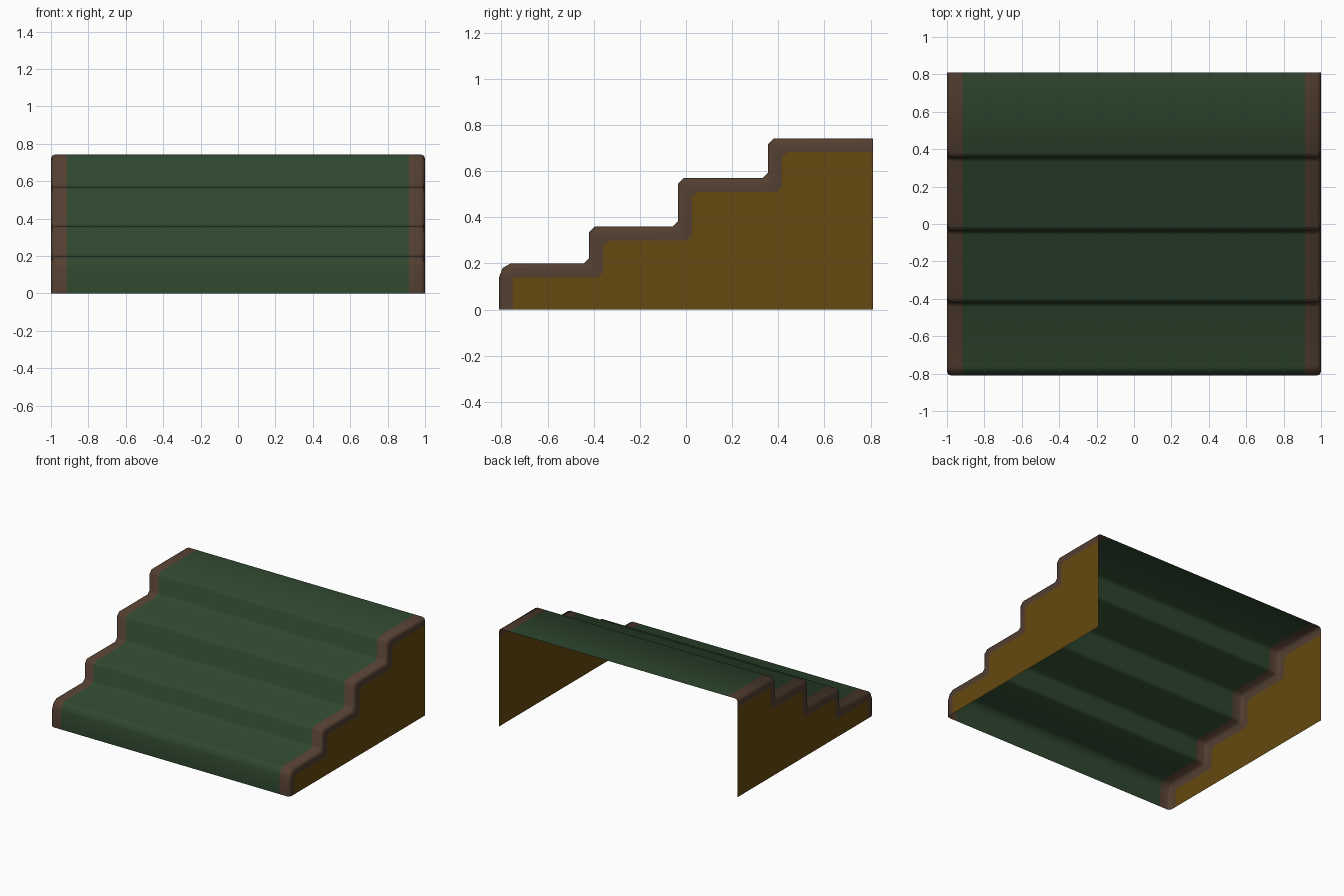
import bpy

if "Cube" in bpy.data.objects:
    bpy.data.objects.remove(bpy.data.objects["Cube"])

# Stair profile (y, z) from the bottom front to the top back
BACK = 0.81
profile = [(-0.81, 0), (-0.81, 0.14), (-0.795, 0.18), (-0.76, 0.20)]
# each step: previous tread height, riser y, tread height
for z0, y, z1 in [(0.20, -0.42, 0.36), (0.36, -0.035, 0.57), (0.57, 0.355, 0.742)]:
    profile += [(y - 0.022, z0), (y, z0 + 0.022), (y, z1 - 0.025), (y + 0.025, z1)]
profile.append((BACK, profile[-1][1]))


def inset(d):
    """Profile moved inwards; floor and back ends stay in place."""
    pts = [(y + d, z - d) for y, z in profile]
    pts[0] = (profile[0][0] + d, 0)
    pts[-1] = (BACK, profile[-1][1] - d)
    if d > 0.04:  # the rounded nose becomes a sharp corner
        y, z = -0.81 + d, 0.20 - d
        pts[1:4] = [(y, z - 0.02), (y, z - 0.002), (y + 0.01, z)]
    return pts


def material(name, col):
    m = bpy.data.materials.new(name)
    m.diffuse_color = (*col, 1)
    m.use_nodes = True
    m.node_tree.nodes["Principled BSDF"].inputs["Base Color"].default_value = m.diffuse_color
    return m


def build(name, verts, faces, mat, smooth=True):
    me = bpy.data.meshes.new(name)
    me.from_pydata(verts, [], faces)
    me.materials.append(mat)
    me.polygons.foreach_set("use_smooth", [smooth] * len(faces))
    me.update()
    ob = bpy.data.objects.new(name, me)
    bpy.context.collection.objects.link(ob)
    return ob


def strip(name, columns, mat):
    """Loft the profile through (x, inset) columns, left to right."""
    n = len(profile)
    verts = [(x, y, z) for x, d in columns for y, z in inset(d)]
    faces = [(c * n + i, (c + 1) * n + i, (c + 1) * n + i + 1, c * n + i + 1)
             for c in range(len(columns) - 1) for i in range(n - 1)]
    return build(name, verts, faces, mat)


green = material("dark green", (0.028, 0.063, 0.028))
brown = material("brown", (0.086, 0.049, 0.030))
ochre = material("ochre", (0.128, 0.067, 0.005))

# Treads and risers
strip("green_steps", [(-0.915, 0), (0.915, 0)], green)

# Bevelled trim and side panels on both sides
edge = [(0.915, 0), (0.978, 0), (0.994, 0.006), (1.0, 0.022), (1.0, 0.06)]
strip("right_trim", edge, brown)
strip("left_trim", [(-x, d) for x, d in reversed(edge)], brown)

for side, s in (("right", 1), ("left", -1)):
    outline = [(s, y, z) for y, z in inset(0.06)] + [(s, BACK, 0)]
    if s > 0:
        outline.reverse()
    build(side + "_panel", outline, [tuple(range(len(outline)))], ochre, False)
